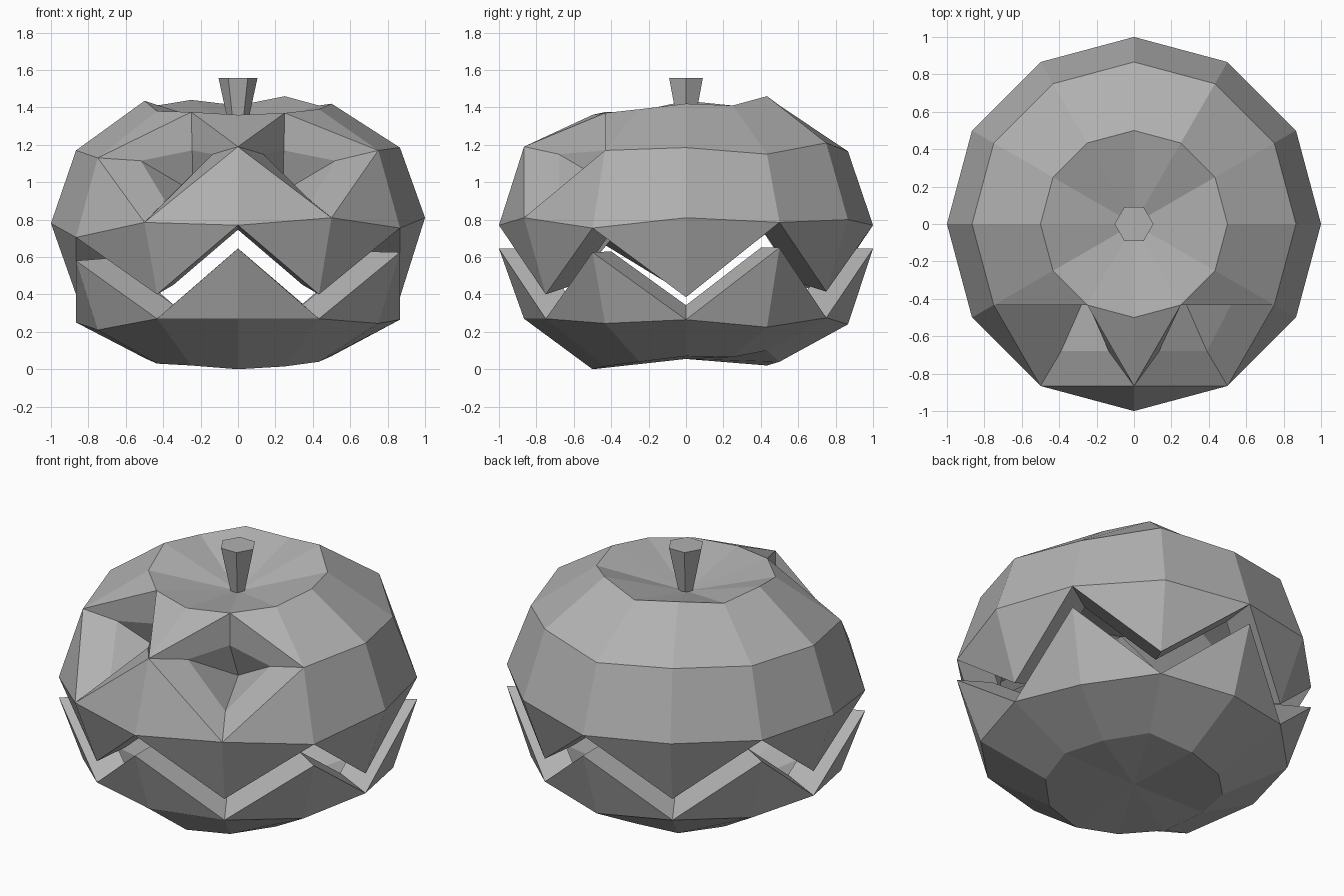
import bpy, bmesh
from math import sin, cos, radians

if "Cube" in bpy.data.objects:
    bpy.data.objects.remove(bpy.data.objects["Cube"])

N = 12
EYES = (1, 11)      # upper-ring corners left out to make the eye sockets
INNER, CZ = .8, .65  # inner wall is the outer one scaled about this height

grey = bpy.data.materials.new("grey")
grey.diffuse_color = (.44, .44, .44, 1)
grey.use_nodes = True
grey.node_tree.nodes["Principled BSDF"].inputs["Base Color"].default_value = grey.diffuse_color


def ring(bm, r, heights, skip=(), s=1):
    """Twelve points counted from the front (-y) toward +x; skipped ones are None."""
    out = []
    for k, z in enumerate(heights):
        a = radians(-90 + 30 * k)
        p = (s * r * cos(a), s * r * sin(a), CZ + s * (z - CZ))
        out.append(None if k in skip else bm.verts.new(p))
    return out


def face(bm, *verts, flip=False):
    v = [v for v in verts if v]
    bm.faces.new(v[::-1] if flip else v)


def band(bm, lo, up, flip=False):
    for k in range(N):
        j = (k + 1) % N
        face(bm, lo[k], lo[j], up[j], up[k], flip=flip)


def finish(bm, name):
    me = bpy.data.meshes.new(name)
    bm.to_mesh(me)
    bm.free()
    me.materials.append(grey)
    bpy.context.collection.objects.link(bpy.data.objects.new(name, me))


odd = range(1, N, 2)
even = range(0, N, 2)

# Upper shell: dimpled crown and teeth pointing down, outer then inner wall
bm = bmesh.new()
rims = []
for s in (INNER, 1):
    f = s < 1
    valley = ring(bm, .866, [0, .40, 0, .385, 0, .415, 0, .40, 0, .40, 0, .40], even, s)
    eq = ring(bm, 1, [.77, .81, .755, .81, .785, .80, .77, .80, .78, .78, .705, .785], (), s)
    mid = ring(bm, .866, [1.19, 0, 1.17, 1.185, 1.15, 1.21, 1.165, 1.2, 1.18, 1.17, 1.13, 0], EYES, s)
    top = ring(bm, .5, [1.36, 1.37, 1.39, 1.42, 1.41, 1.46, 1.41, 1.44, 1.41, 1.435, 1.38, 1.375], (), s)
    band(bm, eq, mid, f)
    band(bm, mid, top, f)
    pole = bm.verts.new((0, 0, CZ + s * (1.275 - CZ)))
    for k in range(N):
        face(bm, top[k], top[(k + 1) % N], pole, flip=f)
    for k in odd:
        face(bm, eq[k - 1], valley[k], eq[k], flip=f)
        face(bm, valley[k], eq[(k + 1) % N], eq[k], flip=f)
    rims.append([valley[k] or eq[k] for k in range(N)])
band(bm, rims[0], rims[1])

# Eye sockets: a sloping rim, then a pit narrowing to a point
for side, a, b in ((1, 1, 2), (-1, 11, 10)):
    outer = [mid[0], top[a], mid[b], eq[a]]
    inner = [bm.verts.new((side * x, y, z)) for x, y, z in
             ((.135, -.68, 1.15), (.245, -.43, 1.17), (.52, -.43, 1.115), (.39, -.68, .90))]
    pit = bm.verts.new((side * .24, -.34, .95))
    for i in range(4):
        j = (i + 1) % 4
        face(bm, outer[j], outer[i], inner[i], inner[j], flip=side < 0)
        face(bm, inner[j], inner[i], pit, flip=side < 0)
finish(bm, "upper_shell")

# Lower shell: bowl with teeth pointing up, outer then inner wall
bm = bmesh.new()
rims = []
for s in (INNER, 1):
    f = s < 1
    base = ring(bm, .5, [0, .015, .04, .07, .065, .10, .04, .02, .04, .06, .03, .02], (), s)
    low = ring(bm, .866, [.27, .27, .245, .265, .225, .275, .24, .27, .25, .25, .21, .27], (), s)
    peak = ring(bm, 1, [.645, 0, .625, 0, .65, 0, .645, 0, .65, 0, .58, 0], odd, s)
    band(bm, base, low, f)
    pole = bm.verts.new((0, 0, CZ + s * (.055 - CZ)))
    for k in range(N):
        face(bm, base[(k + 1) % N], base[k], pole, flip=f)
    for k in even:
        face(bm, low[k - 1], low[k], peak[k], flip=f)
        face(bm, low[k], low[(k + 1) % N], peak[k], flip=f)
    rims.append([peak[k] or low[k] for k in range(N)])
band(bm, rims[1], rims[0])
finish(bm, "lower_shell")

# Stem: six-sided, flaring upward
bm = bmesh.new()
ends = [[bm.verts.new((r * cos(radians(60 * i)), r * sin(radians(60 * i)), z)) for i in range(6)]
        for r, z in ((.038, 1.25), (.104, 1.557))]
for i in range(6):
    j = (i + 1) % 6
    face(bm, ends[0][i], ends[0][j], ends[1][j], ends[1][i])
face(bm, *ends[1])
face(bm, *reversed(ends[0]))
finish(bm, "stem")
